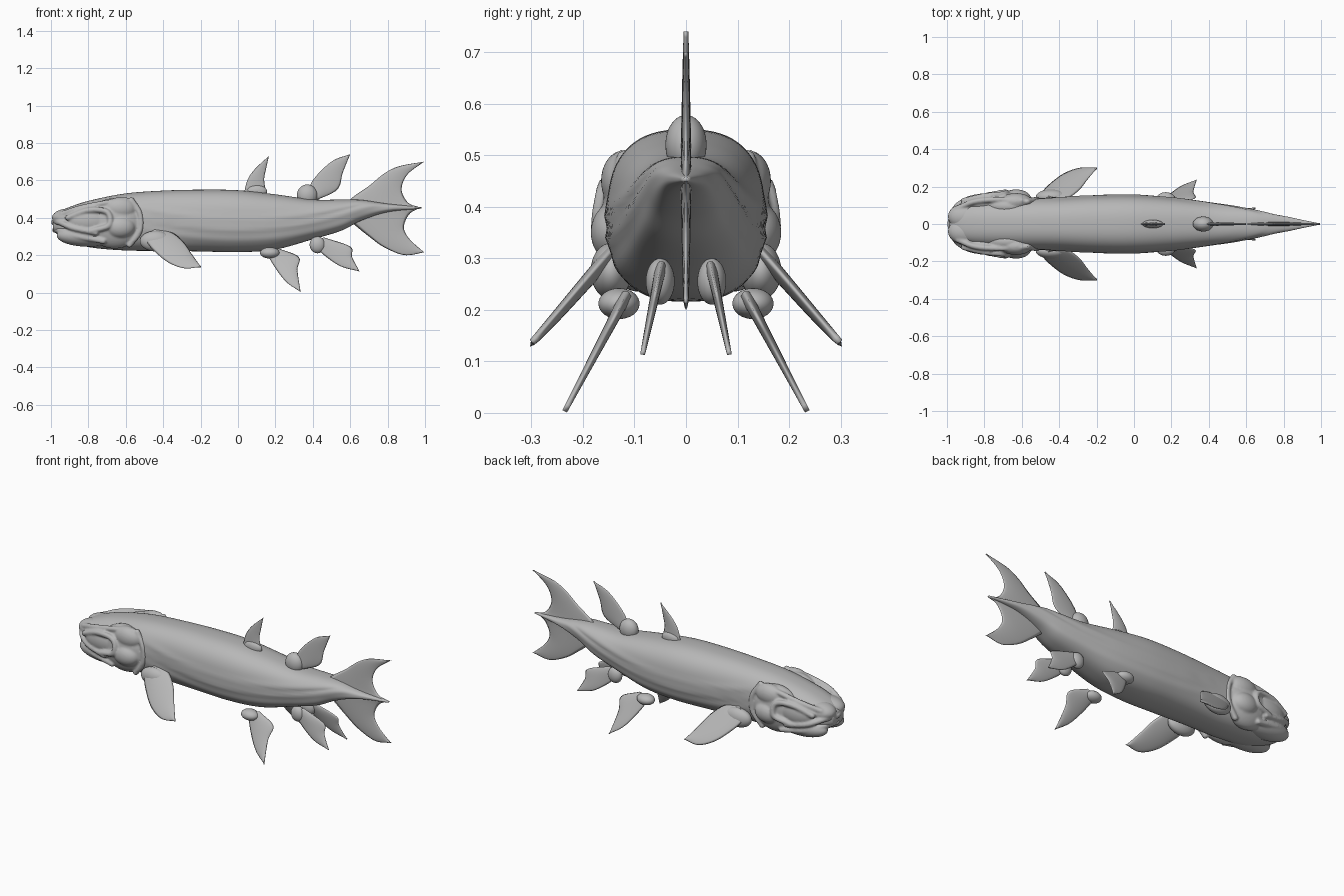
import bpy
import bmesh
import math
from mathutils import Vector, Matrix

cube = bpy.data.objects.get("Cube")
if cube:
    bpy.data.objects.remove(cube, do_unlink=True)

# Single clay colour
clay = bpy.data.materials.new("clay_grey")
clay.use_nodes = True
clay.diffuse_color = (0.48, 0.48, 0.48, 1)
clay.node_tree.nodes["Principled BSDF"].inputs["Base Color"].default_value = clay.diffuse_color


def finish(bm, name):
    """Turn a bmesh into a smooth shaded object."""
    bmesh.ops.remove_doubles(bm, verts=bm.verts, dist=0.0001)
    bmesh.ops.recalc_face_normals(bm, faces=bm.faces)
    for face in bm.faces:
        face.smooth = True
    mesh = bpy.data.meshes.new(name)
    bm.to_mesh(mesh)
    bm.free()
    mesh.materials.append(clay)
    obj = bpy.data.objects.new(name, mesh)
    bpy.context.collection.objects.link(obj)
    return obj


def resample(points, count):
    """Smooth curve through the points, sampled evenly by segment."""
    pts = [Vector(p) for p in points]
    pts = [2 * pts[0] - pts[1]] + pts + [2 * pts[-1] - pts[-2]]
    segments = len(pts) - 3
    result = []
    for k in range(count):
        s = k / (count - 1) * segments
        i = min(int(s), segments - 1)
        t = s - i
        a, b, c, d = pts[i:i + 4]
        result.append(b + 0.5 * t * ((c - a) + t * ((2 * a - 5 * b + 4 * c - d)
                                                    + t * (3 * (b - c) + d - a))))
    return result


def blob(bm, centre, radii, detail=4):
    matrix = Matrix.Translation(centre) @ Matrix.Diagonal((*radii, 1))
    bmesh.ops.create_icosphere(bm, subdivisions=detail, radius=1, matrix=matrix)


def signed_power(value, power):
    return math.copysign(abs(value) ** power, value)


def swell(distance, width):
    return math.exp(-(distance / width) ** 2)


# Trunk: rounded-box sections given as x, top, bottom, half width
STATIONS = [
    (-0.99, 0.40, 0.33, 0.05), (-0.95, 0.435, 0.30, 0.085), (-0.88, 0.465, 0.268, 0.11),
    (-0.78, 0.495, 0.24, 0.125), (-0.6, 0.53, 0.225, 0.135), (-0.4, 0.545, 0.223, 0.14),
    (-0.2, 0.55, 0.22, 0.15), (0, 0.547, 0.216, 0.152), (0.2, 0.525, 0.23, 0.138),
    (0.4, 0.498, 0.285, 0.112), (0.55, 0.497, 0.33, 0.09), (0.66, 0.495, 0.385, 0.07),
    (0.8, 0.475, 0.43, 0.042), (0.98, 0.457, 0.449, 0.006),
]


def build_trunk():
    bm = bmesh.new()
    rings, around = [], 72
    for x, top, bottom, width in (tuple(v) for v in resample(STATIONS, 110)):
        middle, half = (top + bottom) / 2, (top - bottom) / 2
        ridge = 0.34 + 0.25 * x * x
        fade = min(1, max(0, (x + 0.6) * 5)) * min(1, width / 0.1)
        ring = []
        for k in range(around):
            angle = math.tau * k / around
            y = width * signed_power(math.cos(angle), 0.78)
            z = middle + half * signed_power(math.sin(angle), 0.78)
            # Lateral folds along the flank
            fold = (swell(z - ridge, 0.018) - swell(z - ridge - 0.045, 0.022)
                    + 0.6 * swell(z - ridge + 0.06, 0.018))
            y += math.copysign(0.006 * fade * fold, y) * abs(math.cos(angle))
            ring.append(bm.verts.new((x, y, z)))
        rings.append(ring)
    for a, b in zip(rings, rings[1:]):
        for k in range(around):
            n = (k + 1) % around
            bm.faces.new((a[k], a[n], b[n], b[k]))
    bm.faces.new(rings[0])
    bm.faces.new(rings[-1])
    finish(bm, "trunk")


build_trunk()

# Head armour: overlapping plates and raised ridges fused into one skin
PLATES = [
    ((-0.66, 0.095, 0.37), (0.155, 0.07, 0.135)),    # gill cover
    ((-0.63, 0.12, 0.45), (0.085, 0.045, 0.06)),     # upper gill plate
    ((-0.63, 0.135, 0.35), (0.08, 0.05, 0.06)),      # lower gill plate
    ((-0.79, 0.11, 0.385), (0.12, 0.05, 0.075)),     # cheek
    ((-0.80, 0.075, 0.305), (0.17, 0.07, 0.06)),     # lower jaw
    ((-0.90, 0.04, 0.40), (0.095, 0.07, 0.05)),      # snout
]
RIDGES = [
    [(-0.985, 0, 0.375), (-0.955, 0.085, 0.375), (-0.88, 0.135, 0.345), (-0.76, 0.155, 0.32)],
    [(-0.98, 0, 0.335), (-0.945, 0.08, 0.33), (-0.87, 0.125, 0.303), (-0.72, 0.14, 0.275)],
    [(-0.94, 0.085, 0.42), (-0.85, 0.12, 0.45), (-0.73, 0.13, 0.475), (-0.6, 0.125, 0.495)],
    [(-0.91, 0.125, 0.40), (-0.8, 0.15, 0.44), (-0.7, 0.16, 0.43), (-0.69, 0.17, 0.36),
     (-0.78, 0.155, 0.33)],
    [(-0.57, 0.12, 0.495), (-0.525, 0.13, 0.42), (-0.525, 0.13, 0.33), (-0.58, 0.12, 0.255)],
]
head_mesh = bmesh.new()
for side in (-1, 1):
    for (x, y, z), radii in PLATES:
        blob(head_mesh, (x, side * y, z), radii)
    for path in RIDGES:
        for x, y, z in resample(path, 40):
            blob(head_mesh, (x, side * y, z), (0.016, 0.016, 0.016), 2)
head = finish(head_mesh, "head_plates")
skin = head.modifiers.new("fuse", "REMESH")
skin.mode = "VOXEL"
skin.voxel_size = 0.006
skin.use_smooth_shade = True
soften = head.modifiers.new("soften", "SMOOTH")
soften.factor = 0.5
soften.iterations = 4


def fin(name, leading, trailing, thick, slope=(0, 0, 0), side=1):
    """Lens-section fin between two edges that meet at the tip.
    slope: sideways offset, change per height, change per length."""
    offset, per_z, per_x = slope
    normal = Vector((-per_x, 1, -per_z)).normalized()
    rows, columns = 28, 14
    bm = bmesh.new()
    edges = list(zip(resample(leading, rows), resample(trailing, rows)))
    for face_side in (-1, 1):
        grid = []
        for i, (front, back) in enumerate(edges):
            row = []
            for j in range(columns + 1):
                v = j / columns
                p = front.lerp(back, v)
                y = offset + per_z * p.y + per_x * p.x
                depth = thick * math.sin(math.pi * v) ** 0.6 if 0 < j < columns else 0
                depth *= 1 - 0.6 * i / rows
                point = Vector((p.x, y, p.y)) + normal * depth * face_side
                row.append(bm.verts.new((point.x, point.y * side, point.z)))
            grid.append(row)
        for a, b in zip(grid, grid[1:]):
            for j in range(columns):
                bm.faces.new((a[j], a[j + 1], b[j + 1], b[j]))
    bmesh.ops.dissolve_degenerate(bm, edges=bm.edges, dist=0.00001)
    finish(bm, name)


def lobe(name, centre, radii):
    bm = bmesh.new()
    blob(bm, centre, radii)
    finish(bm, name)


# Tail fin
fin("tail_upper", [(0.56, 0.46), (0.62, 0.515), (0.7, 0.57), (0.78, 0.635), (0.86, 0.675), (0.995, 0.7)],
    [(0.975, 0.455), (0.91, 0.48), (0.875, 0.55), (0.905, 0.63), (0.995, 0.7)], 0.011)
fin("tail_lower", [(0.57, 0.42), (0.62, 0.365), (0.7, 0.3), (0.78, 0.243), (0.89, 0.2), (0.995, 0.215)],
    [(0.975, 0.455), (0.917, 0.42), (0.887, 0.35), (0.917, 0.286), (0.995, 0.215)], 0.011)

# Back fins with fleshy bases
fin("first_back_fin", [(0.03, 0.52), (0.05, 0.6), (0.09, 0.66), (0.165, 0.73)],
    [(0.155, 0.52), (0.14, 0.6), (0.15, 0.66), (0.165, 0.73)], 0.01)
lobe("first_back_fin_base", (0.1, 0, 0.54), (0.055, 0.022, 0.035))
fin("second_back_fin", [(0.36, 0.5), (0.4, 0.6), (0.5, 0.7), (0.6, 0.74)],
    [(0.41, 0.49), (0.53, 0.55), (0.56, 0.64), (0.6, 0.74)], 0.011)
lobe("second_back_fin_base", (0.37, 0, 0.52), (0.055, 0.04, 0.058))

# Paired lower fins
for label, side in (("front", -1), ("back", 1)):
    fin(label + "_chest_fin", [(-0.5, 0.29), (-0.46, 0.235), (-0.38, 0.165), (-0.29, 0.13), (-0.198, 0.137)],
        [(-0.43, 0.34), (-0.35, 0.32), (-0.29, 0.27), (-0.25, 0.21), (-0.198, 0.137)],
        0.016, (0.42, -0.83, 0.04), side)
    lobe(label + "_chest_fin_base", (-0.44, side * 0.145, 0.275), (0.085, 0.04, 0.055))
    fin(label + "_belly_fin", [(0.15, 0.215), (0.2, 0.13), (0.26, 0.055), (0.335, 0.003)],
        [(0.22, 0.235), (0.325, 0.19), (0.318, 0.12), (0.335, 0.003)],
        0.012, (0.237, -0.53, 0), side)
    lobe(label + "_belly_fin_base", (0.17, side * 0.13, 0.212), (0.052, 0.04, 0.03))
    fin(label + "_rear_fin", [(0.4, 0.26), (0.46, 0.2), (0.55, 0.14), (0.65, 0.113)],
        [(0.46, 0.295), (0.6, 0.245), (0.61, 0.19), (0.65, 0.113)],
        0.011, (0.108, -0.21, 0), side)
    lobe(label + "_rear_fin_base", (0.425, side * 0.05, 0.255), (0.042, 0.028, 0.045))
